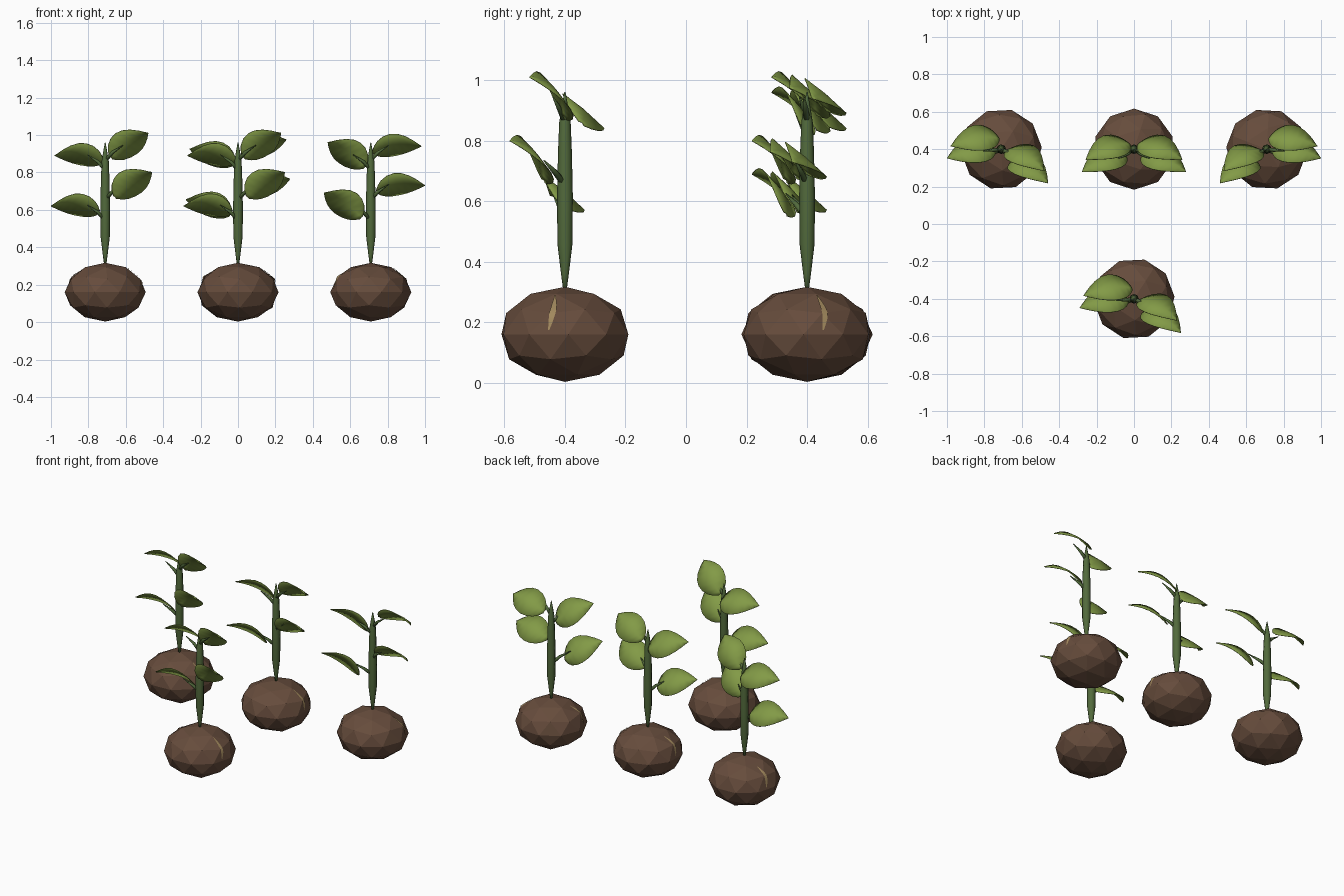
import bpy, bmesh, math
from mathutils import Vector, Matrix
from mathutils.bvhtree import BVHTree

if "Cube" in bpy.data.objects:
    bpy.data.objects.remove(bpy.data.objects["Cube"])


def material(name, rgb):
    m = bpy.data.materials.new(name)
    m.diffuse_color = (*rgb, 1)
    m.use_nodes = True
    m.node_tree.nodes["Principled BSDF"].inputs["Base Color"].default_value = m.diffuse_color
    return m


BROWN = material("soil brown", (0.133, 0.072, 0.045))
TAN = material("root tan", (0.36, 0.25, 0.11))
STEM = material("stem green", (0.085, 0.145, 0.045))
LEAF = material("leaf green", (0.225, 0.325, 0.062))


def finish(name, bm, mat, smooth=True):
    bmesh.ops.recalc_face_normals(bm, faces=bm.faces[:]) if name != "leaf" else None
    me = bpy.data.meshes.new(name)
    bm.to_mesh(me)
    bm.free()
    me.materials.append(mat)
    ob = bpy.data.objects.new(name, me)
    bpy.context.collection.objects.link(ob)
    if smooth:
        for p in me.polygons:
            p.use_smooth = True
    return ob


def tube(name, points, radii, sides, mat):
    """Tapered tube through points, capped at both ends."""
    bm = bmesh.new()
    pts = [Vector(p) for p in points]
    q = (pts[-1] - pts[0]).to_track_quat('Z', 'Y')
    rings = []
    for p, r in zip(pts, radii):
        rings.append([bm.verts.new(p + q @ Vector((r * math.cos(a), r * math.sin(a), 0)))
                      for a in (2 * math.pi * i / sides for i in range(sides))])
    for lo, hi in zip(rings, rings[1:]):
        for i in range(sides):
            j = (i + 1) % sides
            bm.faces.new((lo[i], lo[j], hi[j], hi[i]))
    bm.faces.new(rings[0][::-1])
    bm.faces.new(rings[-1])
    return finish(name, bm, mat)


def root_ball(origin, turn):
    """Faceted ball with a thin root strip on each side."""
    bm = bmesh.new()
    bmesh.ops.create_icosphere(bm, subdivisions=2, radius=1)
    place = Matrix.Translation(origin + Vector((0, 0, 0.16))) @ Matrix.Rotation(turn, 4, 'Z')
    bm.transform(place @ Matrix.Diagonal((0.217, 0.217, 0.157, 1)))
    tree = BVHTree.FromBMesh(bm)
    finish("root_ball", bm, BROWN, smooth=False)
    center = origin + Vector((0, 0, 0.16))
    for side in (0, math.pi):
        strip = bmesh.new()
        rows = []
        n = 8
        for i in range(n + 1):
            t = i / n
            elev = math.radians(4 + 42 * t)
            half = 0.055 * math.sin(math.pi * (0.06 + 0.88 * t))
            bend = 0.05 * math.sin(math.pi * t)
            row = []
            for s in (-1, 1):
                az = turn + side + bend + s * half
                d = Vector((math.cos(az) * math.cos(elev), math.sin(az) * math.cos(elev),
                            math.sin(elev)))
                hit = tree.ray_cast(center + d, -d)[0]
                row.append(strip.verts.new(hit + d * 0.004))
            rows.append(row)
        for a, b in zip(rows, rows[1:]):
            strip.faces.new((a[0], a[1], b[1], b[0]))
        finish("root_strip", strip, TAN)


# half-width of the leaf along its length
OUTLINE = [(0, 0.012), (0.06, 0.042), (0.14, 0.066), (0.27, 0.085), (0.42, 0.091),
           (0.57, 0.084), (0.72, 0.064), (0.86, 0.036), (0.95, 0.014), (1, 0.001)]


def leaf(origin, side, f, shift):
    """Arched leaf; side mirrors it, f blends from sideways to forward."""
    bm = bmesh.new()
    rows = []
    for t, w in OUTLINE:
        bow = 0.15 * t * (1 - t)
        rows.append([bm.verts.new((0.265 * t, s * w, bow + (0.004 if s == 0 else 0)))
                     for s in (-1, 0, 1)])
    for a, b in zip(rows, rows[1:]):
        for k in (0, 1):
            bm.faces.new((a[k], b[k], b[k + 1], a[k + 1]))
    base = Vector((0.01, 0.055, 0.907)).lerp(Vector((0.03, -0.005, 0.877)), f) + Vector(shift)
    m = (Matrix.Translation(origin) @ Matrix.Diagonal((side, 1, 1, 1))
         @ Matrix.Translation(base)
         @ Matrix.Rotation(-math.radians(40 + 10 * f), 4, 'X')
         @ Matrix.Rotation(-math.radians(11 + 30 * f), 4, 'Z'))
    bm.transform(m)
    if side < 0:
        bmesh.ops.reverse_faces(bm, faces=bm.faces[:])
    ob = finish("leaf", bm, LEAF)
    mod = ob.modifiers.new("thickness", 'SOLIDIFY')
    mod.thickness = 0.003


def plant(x, y, turn):
    o = Vector((x, y, 0))
    root_ball(o, math.radians(turn))
    # stem, thin at the foot and pointed at the top
    profile = [(0.30, 0.005), (0.36, 0.013), (0.46, 0.025), (0.62, 0.026), (0.76, 0.023),
               (0.86, 0.019), (0.91, 0.011), (0.96, 0.002)]
    tube("stem", [o + Vector((0, 0, z)) for z, r in profile], [r for z, r in profile], 8, STEM)
    for side in (1, -1):
        f = 0.5 - side * turn / 30
        # upper and lower leaf pairs; the right side sits higher
        for low in (0, 1):
            drop = (0.21 if side > 0 else 0.32) if low else (0 if side > 0 else 0.05)
            leaf(o, side, f, (0.02 * low, -0.065 * low, -drop))
            yy = -0.01 - 0.03 * f - 0.03 * low
            tube("leaf_stalk",
                 [o + Vector((0, 0, 0.865 - drop)),
                  o + Vector((side * 0.04, yy * 0.5, 0.908 - drop)),
                  o + Vector((side * 0.095, yy, 0.945 - drop))],
                 [0.012, 0.009, 0.002], 6, STEM)


# three plants in the back row, one in front
for px, py, turn in [(-0.71, 0.4, -15), (0, 0.4, 0), (0.71, 0.4, 15), (0, -0.4, -15)]:
    plant(px, py, turn)
